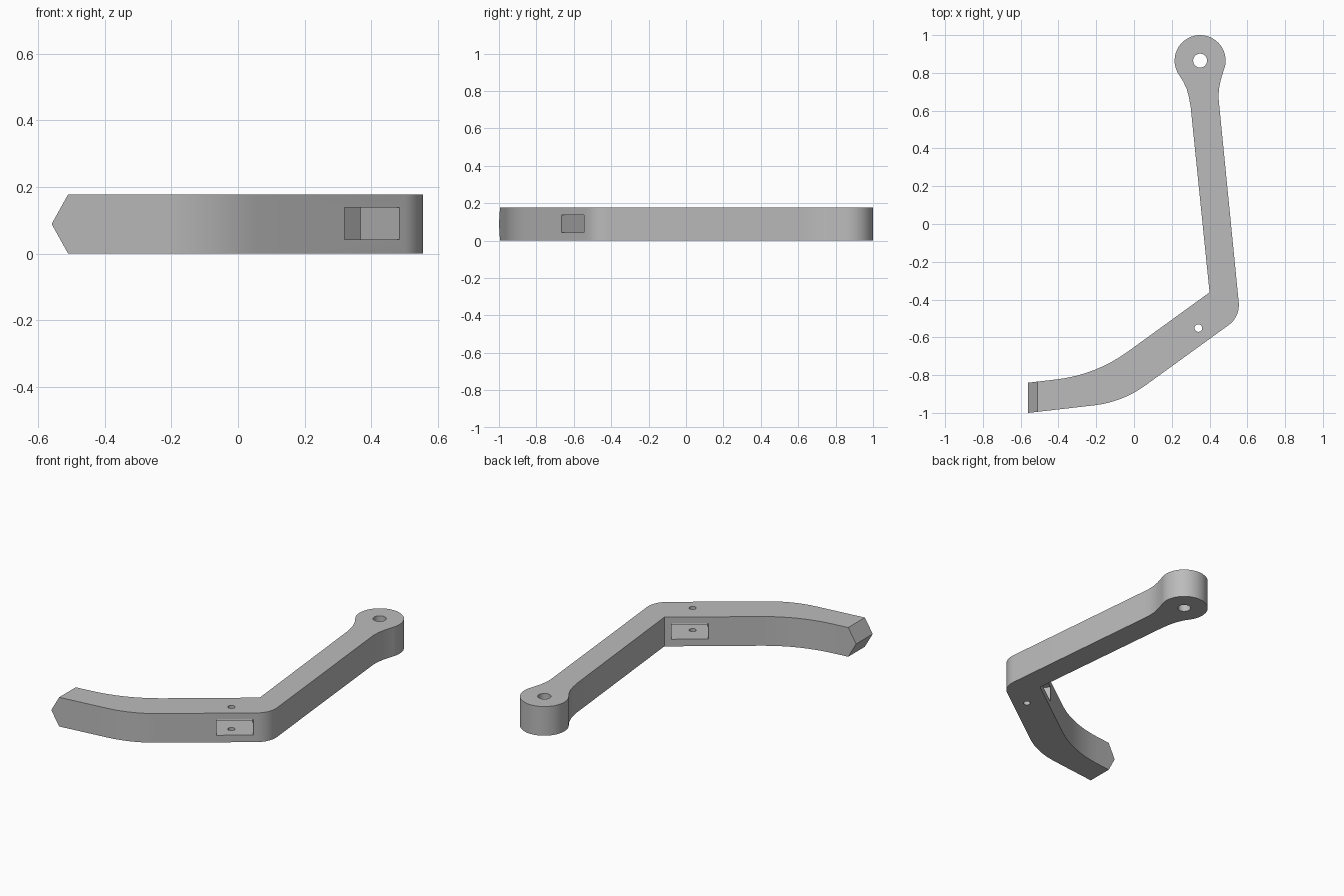
import bpy
import bmesh
from math import atan2, cos, radians, sin, tan
from mathutils import Matrix, Vector

cube = bpy.data.objects.get("Cube")
if cube:
    bpy.data.objects.remove(cube, do_unlink=True)

HEIGHT = 0.178
MID = HEIGHT / 2
HEAD = Vector((0.35, 0.865))
HEAD_RADIUS = 0.135

grey = bpy.data.materials.new("plain grey")
grey.use_nodes = True
grey.diffuse_color = (0.5, 0.5, 0.5, 1)
grey.node_tree.nodes["Principled BSDF"].inputs["Base Color"].default_value = (0.5, 0.5, 0.5, 1)


def arc(center, radius, start, end, steps):
    angles = [start + (end - start) * i / steps for i in range(steps + 1)]
    return [Vector((center[0] + radius * cos(a), center[1] + radius * sin(a))) for a in angles]


def fillet(before, corner, after, radius, steps=8):
    """Points of a rounded corner between two straight runs."""
    before, corner, after = Vector(before), Vector(corner), Vector(after)
    u, v = (before - corner).normalized(), (after - corner).normalized()
    half = u.angle(v) / 2
    center = corner + (u + v).normalized() * radius / sin(half)
    first = corner + u * radius / tan(half) - center
    last = corner + v * radius / tan(half) - center
    a, b = atan2(first.y, first.x), atan2(last.y, last.x)
    if b - a > radians(180):
        b -= radians(360)
    elif a - b > radians(180):
        b += radians(360)
    return arc(center, radius, a, b, steps)


def prism(name, outline, low, high, matrix=None):
    """Extrude a flat outline from low to high."""
    bm = bmesh.new()
    face = bm.faces.new([bm.verts.new((p[0], p[1], low)) for p in outline])
    side = bmesh.ops.extrude_face_region(bm, geom=[face])
    verts = [g for g in side["geom"] if isinstance(g, bmesh.types.BMVert)]
    bmesh.ops.translate(bm, verts=verts, vec=(0, 0, high - low))
    if matrix:
        bm.transform(matrix)
    bmesh.ops.recalc_face_normals(bm, faces=bm.faces)
    mesh = bpy.data.meshes.new(name)
    bm.to_mesh(mesh)
    bm.free()
    mesh.materials.append(grey)
    obj = bpy.data.objects.new(name, mesh)
    bpy.context.collection.objects.link(obj)
    return obj


# Lever outline: round head, necks, long arm, elbow and curved toe
neck_left = [(0.262, 0.752), (0.28, 0.712), (0.291, 0.67), (0.3, 0.62)]
neck_right = [(0.452, 0.62), (0.448, 0.665), (0.449, 0.71), (0.458, 0.757)]
inner_elbow, outer_elbow = (0.4, -0.362), (0.562, -0.491)
toe_top, toe_bottom = (-0.56, -0.84), (-0.56, -1.0)
inner_bend, outer_bend = (-0.203, -0.799), (-0.062, -0.943)

outline = arc(HEAD, HEAD_RADIUS, radians(-24), radians(216), 32)
outline += neck_left + [inner_elbow]
outline += fillet(inner_elbow, inner_bend, toe_top, 0.8)
outline += [toe_top, toe_bottom]
outline += fillet(toe_bottom, outer_bend, outer_elbow, 0.57)
outline += fillet(outer_bend, outer_elbow, neck_right[0], 0.13)
outline += neck_right
lever = prism("bent_lever", outline, 0, HEIGHT)

# Wedge envelope that points the toe
stand_up = Matrix.Rotation(radians(90), 4, "X")
wedge = [(-0.56, MID), (-0.46, MID - 0.18), (0.8, MID - 0.18),
         (0.8, MID + 0.18), (-0.46, MID + 0.18)]
toe_wedge = prism("toe_wedge_cutter", wedge, -1.5, 1.5, stand_up)

# Rectangular slot straight through the lower arm
slot_turn = Matrix.Translation((0.344, -0.525, 0)) @ Matrix.Rotation(radians(36), 4, "Z")
slot_shape = [(-0.102, -0.2), (0.102, -0.2), (0.102, 0.2), (-0.102, 0.2)]
slot = prism("slot_cutter", slot_shape, 0.043, 0.138, slot_turn)

# Pivot bore and small pin hole
bore = prism("pivot_bore_cutter", arc(HEAD, 0.037, 0, radians(345), 23), -0.1, 0.3)
pin = prism("pin_hole_cutter", arc((0.341, -0.551), 0.02, 0, radians(345), 23), -0.1, 0.3)

for cutter, operation in ((toe_wedge, "INTERSECT"), (slot, "DIFFERENCE"),
                          (bore, "DIFFERENCE"), (pin, "DIFFERENCE")):
    cut = lever.modifiers.new(cutter.name, "BOOLEAN")
    cut.operation, cut.solver, cut.object = operation, "EXACT", cutter

# Apply the cuts, drop the cutters and smooth the curved walls
bpy.ops.object.select_all(action="DESELECT")
lever.select_set(True)
bpy.context.view_layer.objects.active = lever
for name in [m.name for m in lever.modifiers]:
    bpy.ops.object.modifier_apply(modifier=name)
for cutter in (toe_wedge, slot, bore, pin):
    bpy.data.objects.remove(cutter, do_unlink=True)
bpy.ops.object.shade_smooth_by_angle(angle=radians(30))
